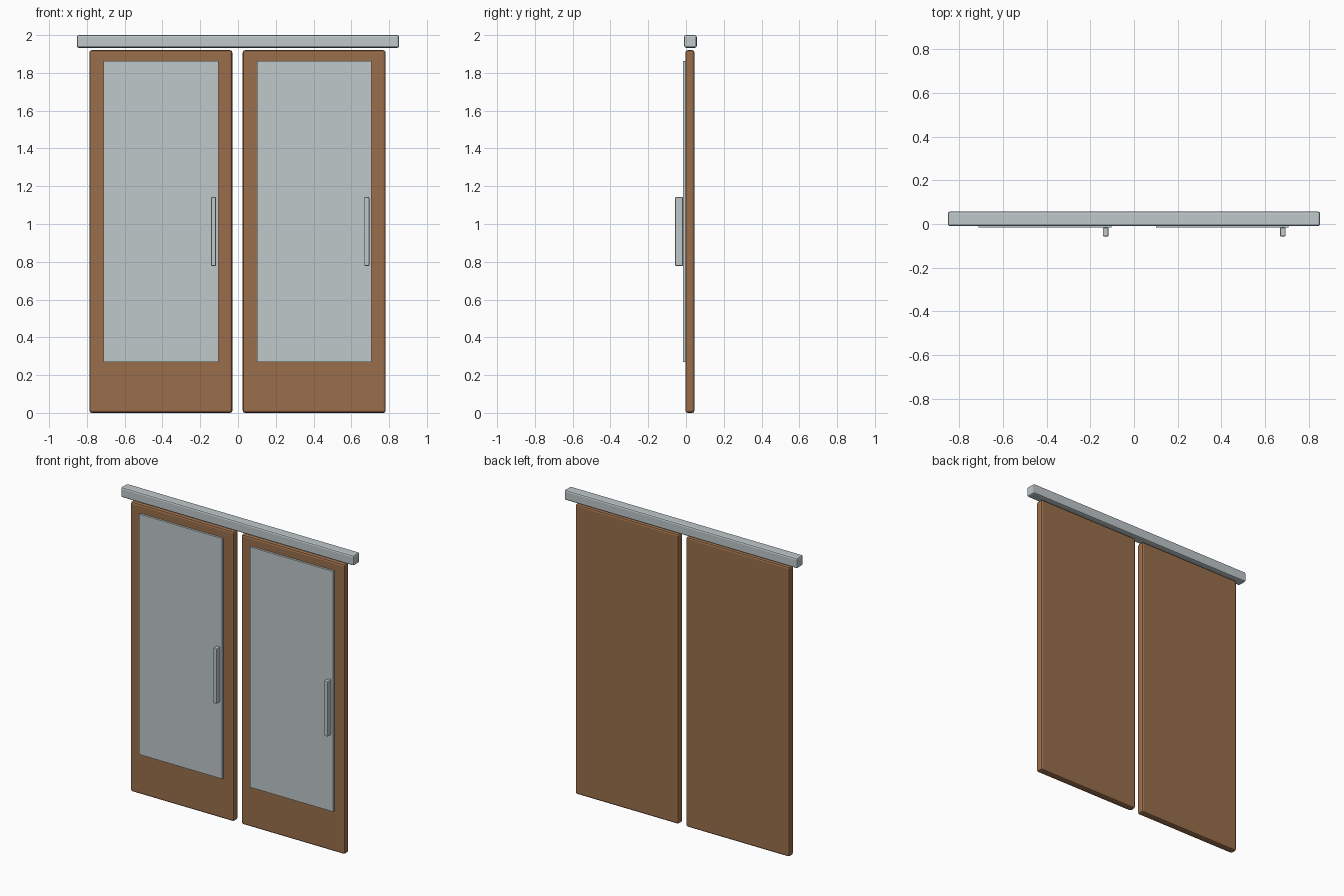
import bpy, bmesh

if "Cube" in bpy.data.objects:
    bpy.data.objects.remove(bpy.data.objects["Cube"])


def material(name, colour):
    m = bpy.data.materials.new(name)
    m.diffuse_color = (*colour, 1)
    m.use_nodes = True
    m.node_tree.nodes["Principled BSDF"].inputs["Base Color"].default_value = m.diffuse_color
    return m


wood = material("brown wood", (0.32, 0.155, 0.07))
metal = material("pale grey", (0.52, 0.58, 0.59))


def box(name, x, y, z, mat, bevel=0.0):
    """Box from (min, max) ranges, with optional rounded edges."""
    bm = bmesh.new()
    bmesh.ops.create_cube(bm, size=1)
    for v in bm.verts:
        v.co = [r[0] + (c + 0.5) * (r[1] - r[0]) for c, r in zip(v.co, (x, y, z))]
    if bevel:
        bmesh.ops.bevel(bm, geom=bm.edges[:], offset=bevel, segments=2,
                        profile=0.5, affect='EDGES')
    mesh = bpy.data.meshes.new(name)
    bm.to_mesh(mesh)
    bm.free()
    mesh.materials.append(mat)
    ob = bpy.data.objects.new(name, mesh)
    bpy.context.collection.objects.link(ob)
    return ob


# Overhead track
box("top_rail", (-0.853, 0.853), (-0.01, 0.057), (1.933, 2.0), metal, 0.01)

# Two identical sliding doors, each with a pane and a pull handle
for side, x0 in (("left", -0.787), ("right", 0.025)):
    box(side + "_door", (x0, x0 + 0.757), (-0.003, 0.045), (0, 1.92), wood, 0.012)
    box(side + "_pane", (x0 + 0.075, x0 + 0.683), (-0.017, 0.005), (0.27, 1.862), metal)
    box(side + "_handle", (x0 + 0.644, x0 + 0.67), (-0.057, -0.016), (0.778, 1.143), metal, 0.005)
